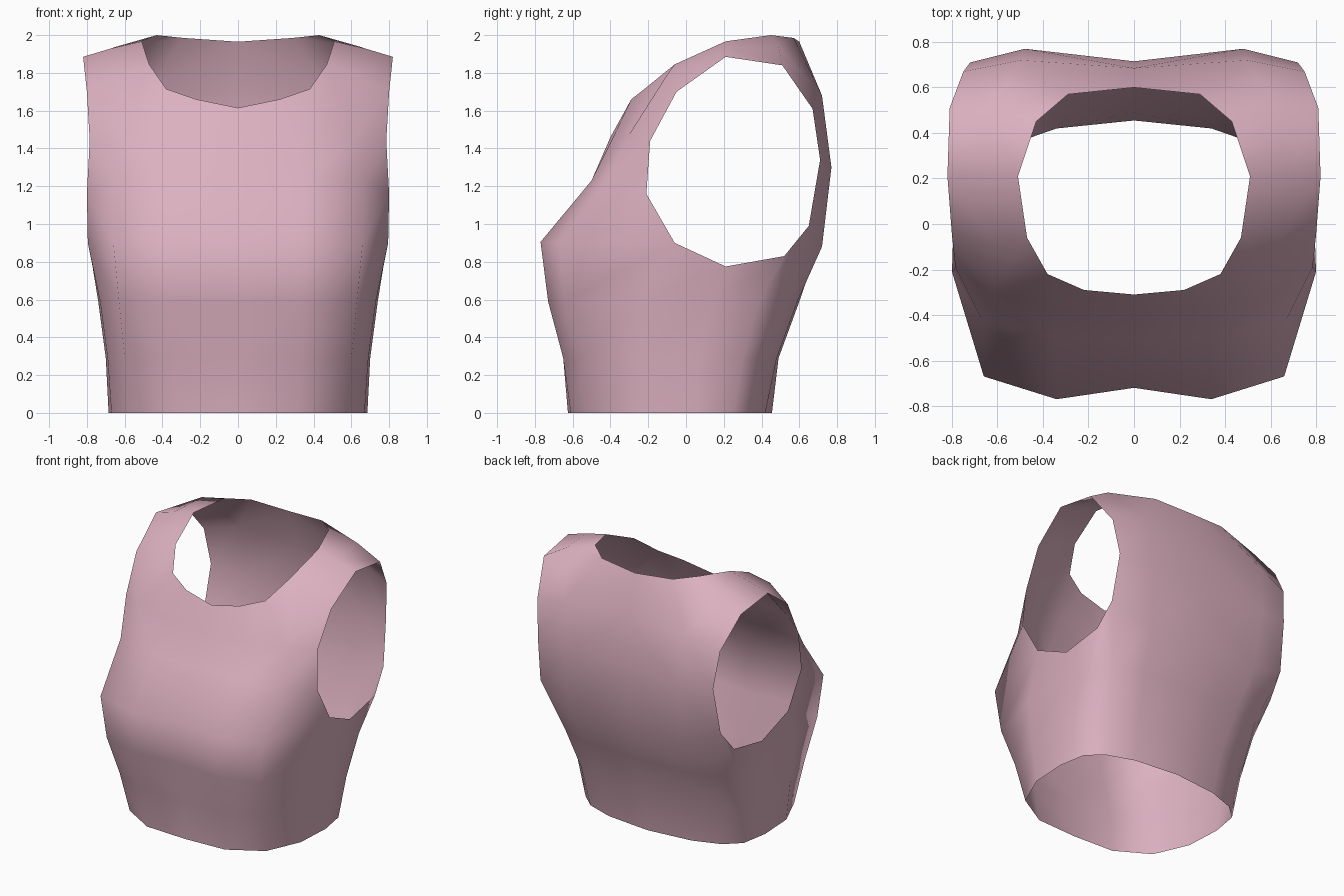
import bpy
import bmesh

default_cube = bpy.data.objects.get("Cube")
if default_cube:
    bpy.data.objects.remove(default_cube, do_unlink=True)

# Fabric colour
fabric = bpy.data.materials.new("dusty_pink_fabric")
fabric.use_nodes = True
pink = (0.72, 0.44, 0.53, 1)
fabric.diffuse_color = pink
fabric.node_tree.nodes["Principled BSDF"].inputs["Base Color"].default_value = pink

mesh_builder = bmesh.new()


def points(coordinates):
    """Add one vertex for each (x, y, z) position."""
    return [mesh_builder.verts.new(position) for position in coordinates]


def ring(height, outline):
    """Add a horizontal half ring, from centre front to centre back."""
    return points([(x, y, height) for x, y in outline])


def bridge(first_row, second_row):
    """Fill the strip between two rows of equal length with quads."""
    for i in range(len(first_row) - 1):
        corners = [first_row[i], first_row[i + 1], second_row[i + 1], second_row[i]]
        mesh_builder.faces.new(corners)


# Armhole edge, from the shoulder point backwards and round to the front
armhole = points([
    (.82, .21, 1.885), (.81, .51, 1.84), (.75, .67, 1.61), (.72, .71, 1.34),
    (.74, .65, .99), (.76, .52, .83), (.77, .21, .775), (.795, -.06, .9),
    (.8, -.21, 1.16), (.785, -.19, 1.44), (.8, -.05, 1.7),
])
(arm_top, arm_top_back, arm_back_high, arm_back, arm_back_low, arm_under_back,
 arm_bottom, arm_under_front, arm_front, arm_front_high, arm_top_front) = armhole

# Neck edge, from centre front to centre back
neck = points([
    (0, -.31, 1.615), (.22, -.29, 1.66), (.38, -.22, 1.715), (.47, -.06, 1.845),
    (.51, .21, 1.967), (.43, .45, 2), (.29, .57, 1.985), (0, .6, 1.965),
])

# Waist rings below the armholes
hem = ring(0, [(0, -.625), (.32, -.61), (.56, -.47), (.67, -.22), (.685, .05),
               (.65, .25), (.54, .35), (.34, .42), (0, .455)])
waist = ring(.29, [(0, -.64), (.34, -.65), (.6, -.53), (.69, -.24), (.7, .08),
                   (.68, .3), (.57, .41), (.36, .48), (0, .49)])
ribs = ring(.59, [(0, -.7), (.34, -.73), (.63, -.64), (.73, -.24), (.74, .15),
                  (.72, .39), (.62, .52), (.4, .59), (0, .6)])

# Front panel rows
bust = points([(0, -.72, .9), (.34, -.77, .905), (.66, -.67, .9)])
chest = ring(1.23, [(0, -.5), (.34, -.5), (.67, -.42)])
collar = ring(1.46, [(0, -.4), (.32, -.385), (.62, -.31)])

# Back panel rows, from the armhole side to the spine
low_back = ring(.88, [(.45, .72), (0, .7)])
mid_back = ring(1.3, [(.48, .77), (0, .715)])
high_back = ring(1.68, [(.5, .72), (0, .685)])

# Middle line of the shoulder strap
strap = points([(.62, -.1, 1.79), (.67, .21, 1.93), (.64, .49, 1.94)])

# Lower body
chest_line = bust + [arm_under_front, arm_bottom, arm_under_back, arm_back_low] + low_back
for lower, upper in ((hem, waist), (waist, ribs), (ribs, chest_line)):
    bridge(lower, upper)

# Front panel
bridge(bust + [arm_under_front], chest + [arm_front])
bridge(chest + [arm_front], collar + [arm_front_high])
bridge(collar, neck[:3])
bridge([collar[-1], arm_front_high], [strap[0], arm_top_front])
bridge([collar[-1], strap[0]], [neck[2], neck[3]])

# Shoulder strap
bridge(neck[3:6], strap)
bridge(strap, [arm_top_front, arm_top, arm_top_back])

# Back panel
bridge([arm_back_low] + low_back, [arm_back] + mid_back)
bridge([arm_back] + mid_back, [arm_back_high] + high_back)
bridge([arm_back_high, high_back[0]], [arm_top_back, strap[-1]])
bridge([strap[-1], high_back[0]], [neck[5], neck[6]])
bridge(high_back, neck[6:])

bmesh.ops.recalc_face_normals(mesh_builder, faces=mesh_builder.faces[:])
# Turn the shell outwards if the centre front faces inwards
mesh_builder.normal_update()
if bust[0].normal.y > 0:
    bmesh.ops.reverse_faces(mesh_builder, faces=mesh_builder.faces[:])

mesh = bpy.data.meshes.new("sleeveless_top")
mesh_builder.to_mesh(mesh)
mesh_builder.free()
mesh.materials.append(fabric)
top = bpy.data.objects.new("sleeveless_top", mesh)
bpy.context.collection.objects.link(top)

# Second half
mirror = top.modifiers.new("left_right_mirror", "MIRROR")
mirror.use_clip = True
mirror.merge_threshold = 0.001

# Soft cloth shading
for face in mesh.polygons:
    face.use_smooth = True
